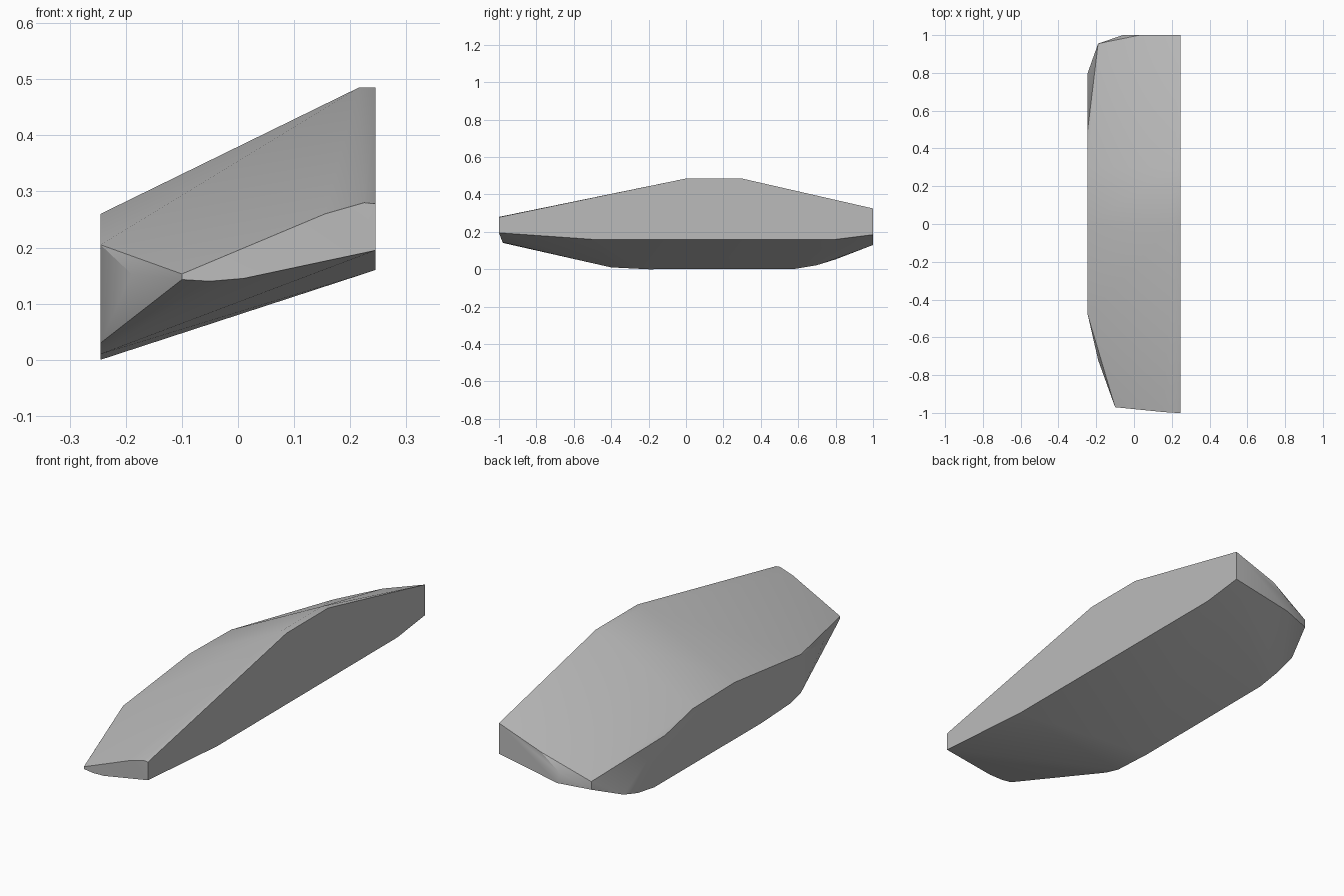
import bpy
import bmesh
import math

cube = bpy.data.objects.get("Cube")
if cube:
    bpy.data.objects.remove(cube, do_unlink=True)

SIDE = 0.245  # half width

# Flat inner side, outline as (y, z)
inner = [(-1, 0.278), (0, 0.485), (0.3, 0.485), (1, 0.325),
         (1, 0.185), (0.8, 0.16), (-0.5, 0.16), (-1, 0.195)]

# Outer side, lower and further out, outline as (y, z)
outer = [(-0.48, 0.03), (-0.48, 0.205), (0, 0.26), (0.3, 0.255), (0.5, 0.21),
         (0.8, 0.053), (0.7, 0.022), (0.58, 0.002), (-0.2, 0), (-0.4, 0.01)]

# Front end, outline as (x, z)
front = [(-0.1, 0.153), (0.155, 0.26), (0.225, 0.28),
         (0.01, 0.145), (-0.05, 0.14), (-0.1, 0.143)]

# Back end, outline as (x, z)
back = [(-0.06, 0.18), (0.03, 0.249), (-0.05, 0.13)]

# Ridge and rounded corners, as (x, y, z)
extra = [(0.215, 0, 0.485), (0.215, 0.3, 0.485),
         (-0.19, -0.72, 0.153),
         (-0.19, 0.955, 0.157), (-0.19, 0.955, 0.12)]


def front_y(x):
    """The front end leans back slightly towards the outer side."""
    return max(-1, -0.97 - 0.1 * (x + 0.1))


points = [(SIDE, y, z) for y, z in inner]
points += [(-SIDE, y, z) for y, z in outer]
points += [(x, front_y(x), z) for x, z in front]
points += [(x, 1, z) for x, z in back]
points += extra

# Wrap the outlines in one faceted skin
bm = bmesh.new()
for p in points:
    bm.verts.new(p)
result = bmesh.ops.convex_hull(bm, input=bm.verts[:])
loose = [v for v in bm.verts if not v.link_faces]
bmesh.ops.delete(bm, geom=loose, context="VERTS")
bmesh.ops.dissolve_limit(bm, angle_limit=math.radians(1),
                         verts=bm.verts[:], edges=bm.edges[:])
bmesh.ops.recalc_face_normals(bm, faces=bm.faces[:])

mesh = bpy.data.meshes.new("slanted_shell")
bm.to_mesh(mesh)
bm.free()
shell = bpy.data.objects.new("slanted_shell", mesh)
bpy.context.collection.objects.link(shell)

# Plain grey
grey = bpy.data.materials.new("plain_grey")
grey.use_nodes = True
colour = (0.5, 0.5, 0.5, 1)
grey.diffuse_color = colour
grey.node_tree.nodes["Principled BSDF"].inputs["Base Color"].default_value = colour
mesh.materials.append(grey)

# Soft shading over the shallow bends, crisp at the edges
bpy.ops.object.select_all(action="DESELECT")
shell.select_set(True)
bpy.context.view_layer.objects.active = shell
bpy.ops.object.shade_smooth_by_angle(angle=math.radians(30))
